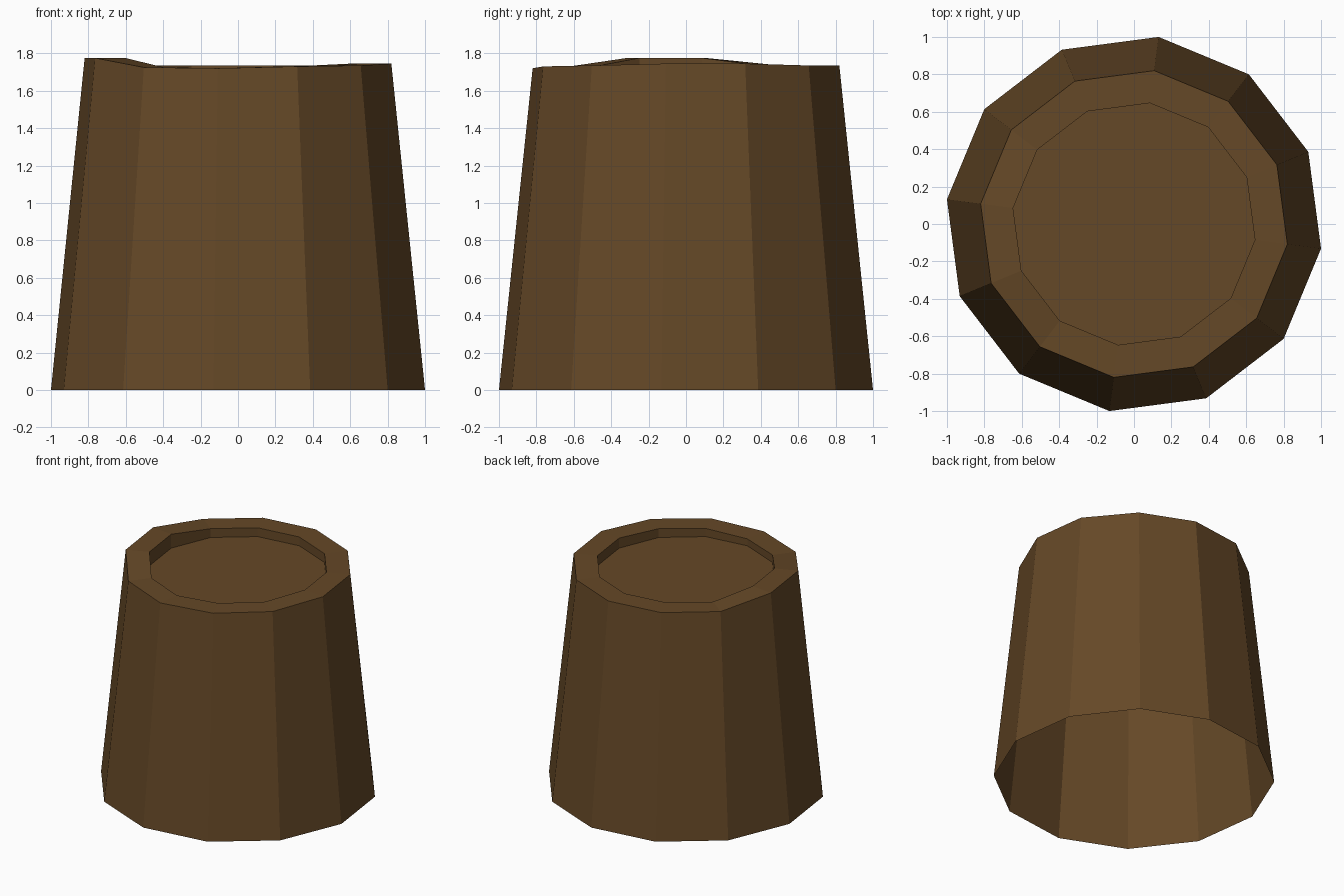
import bpy, bmesh, math

if "Cube" in bpy.data.objects:
    bpy.data.objects.remove(bpy.data.objects["Cube"])

SIDES = 12
START = math.radians(-7.5)
# Uneven rim heights, counter-clockwise from the right side
RIM = [1.745, 1.745, 1.735, 1.735, 1.735, 1.735,
       1.775, 1.775, 1.725, 1.72, 1.73, 1.735]
FLOOR = 1.665

bark = bpy.data.materials.new("dark_brown_wood")
bark.diffuse_color = (0.130, 0.065, 0.020, 1)
bark.use_nodes = True
bark.node_tree.nodes["Principled BSDF"].inputs["Base Color"].default_value = bark.diffuse_color

bm = bmesh.new()


def ring(radius, heights):
    return [bm.verts.new((radius * math.cos(START + i * math.tau / SIDES),
                          radius * math.sin(START + i * math.tau / SIDES), z))
            for i, z in enumerate(heights)]


def bridge(a, b):
    for i in range(SIDES):
        j = (i + 1) % SIDES
        bm.faces.new((a[i], a[j], b[j], b[i]))


# Tapered wall with open base, uneven rim, sunken top
rings = [ring(1.0086, [0] * SIDES), ring(0.827, RIM),
         ring(0.652, RIM), ring(0.652, [FLOOR] * SIDES)]
for lower, upper in zip(rings, rings[1:]):
    bridge(lower, upper)
bm.faces.new(rings[-1])

mesh = bpy.data.meshes.new("tapered_stump")
bm.to_mesh(mesh)
bm.free()
mesh.materials.append(bark)
stump = bpy.data.objects.new("tapered_stump", mesh)
bpy.context.collection.objects.link(stump)
